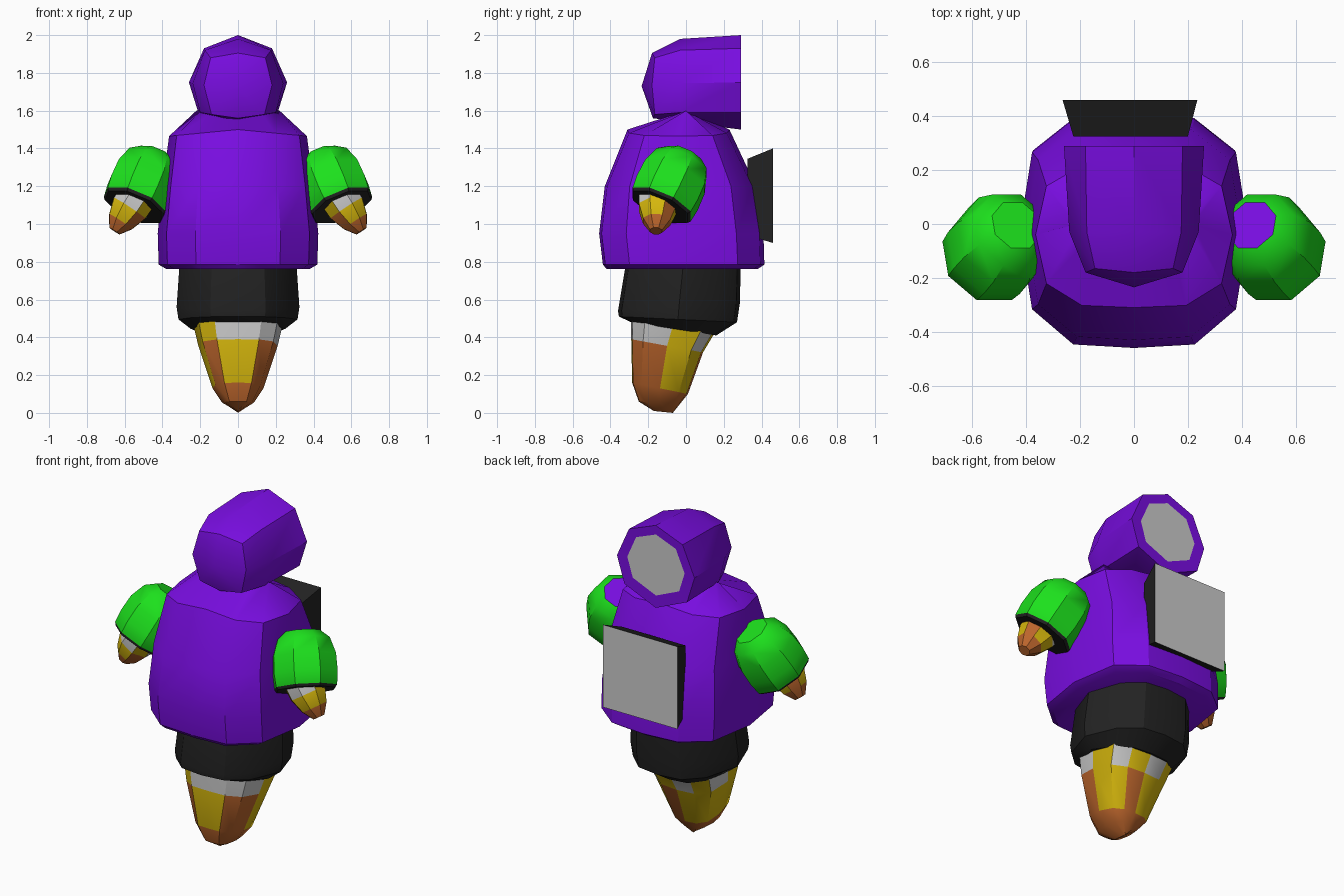
import bpy, bmesh
from math import cos, sin, pi, radians
from mathutils import Vector

if "Cube" in bpy.data.objects:
    bpy.data.objects.remove(bpy.data.objects["Cube"])

COLOURS = {
    'P': ("purple", (0.19, 0.004, 0.75, 1)),
    'G': ("green", (0.012, 0.75, 0.012, 1)),
    'K': ("black", (0.016, 0.016, 0.016, 1)),
    'W': ("white", (0.6, 0.6, 0.6, 1)),
    'Y': ("yellow", (0.68, 0.48, 0.004, 1)),
    'O': ("orange", (0.5, 0.13, 0.025, 1)),
}
MATS = {}
for key, (mat_name, rgba) in COLOURS.items():
    MATS[key] = bpy.data.materials.new(mat_name)
    MATS[key].diffuse_color = rgba


def loft(name, rings, rows="", start="", end=""):
    """Skin rings of points; rows gives one colour (or one per column) per band."""
    bm = bmesh.new()
    used = []

    def slot(c):
        if c not in used:
            used.append(c)
        return used.index(c)

    vs = [[bm.verts.new(p) for p in r] for r in rings]
    n = len(rings[0])
    for i in range(len(rings) - 1):
        for j in range(n):
            k = (j + 1) % n
            f = bm.faces.new((vs[i][j], vs[i][k], vs[i + 1][k], vs[i + 1][j]))
            f.material_index = slot(rows[i][j % len(rows[i])])
    for cap, ring in ((start, vs[0]), (end, vs[-1])):
        if cap:
            bm.faces.new(ring).material_index = slot(cap)
    bmesh.ops.remove_doubles(bm, verts=bm.verts, dist=0.0005)
    bmesh.ops.recalc_face_normals(bm, faces=bm.faces)
    me = bpy.data.meshes.new(name)
    bm.to_mesh(me)
    bm.free()
    for c in used:
        me.materials.append(MATS[c])
    ob = bpy.data.objects.new(name, me)
    bpy.context.collection.objects.link(ob)
    bpy.ops.object.select_all(action='DESELECT')
    ob.select_set(True)
    bpy.context.view_layer.objects.active = ob
    bpy.ops.object.shade_smooth_by_angle(angle=radians(32))
    return ob


def panel(name, points):
    me = bpy.data.meshes.new(name)
    me.from_pydata(points, [], [range(len(points))])
    ob = bpy.data.objects.new(name, me)
    bpy.context.collection.objects.link(ob)


BOXY = [(0, -1), (.53, -.97), (.89, -.67), (1, 0), (.89, .67), (.53, .95), (0, 1)]
ROUND = [(0, -1), (.45, -.94), (.78, -.64), (1, 0), (.78, .64), (.45, .94), (0, 1)]


def section(w, yf, yb, zf, zb=None, drop=0, shape=BOXY):
    """Cross-section, tilted from zf at the front to zb at the back."""
    zb = zf if zb is None else zb
    cy, ry = (yf + yb) / 2, (yb - yf) / 2
    full = shape + [(-x, y) for x, y in shape[5:0:-1]]
    return [(w * x, cy + ry * y, zf + (zb - zf) * (y + 1) / 2 - drop * abs(x))
            for x, y in full]


def tube(start, axis, steps, side, n=8):
    """Round rings along an axis; steps are (distance, radius)."""
    d = Vector(axis).normalized()
    u = d.cross(Vector((0, 1, 0))).normalized()
    v = d.cross(u)
    out = []
    for t, r in steps:
        ring = []
        for i in range(n):
            a = 2 * pi * (i + .5) / n
            p = Vector(start) + d * t + (u * cos(a) + v * sin(a)) * r
            ring.append((p.x * side, p.y, p.z))
        out.append(ring)
    return out


# Torso with ridged top
loft("torso", [section(.38, -.42, .38, .762), section(.42, -.44, .415, .785),
               section(.425, -.46, .41, .95), section(.40, -.43, .37, 1.2),
               section(.365, -.31, .23, 1.5, drop=.035),
               section(.22, 0, 0, 1.6)], "PPPPP", start='P')

# Waist band, tilted towards the back
loft("waist", [section(.31, -.32, .29, .78, shape=ROUND),
               section(.325, -.36, .285, .54, .58, shape=ROUND),
               section(.315, -.355, .27, .51, .48, shape=ROUND),
               section(.25, -.29, .16, .48, .41, shape=ROUND)],
     "KKK", end='K')

# Patchwork flame under the waist
loft("lower_flame", [section(.235, -.29, .15, .5, .42), section(.21, -.29, .09, .39, .32),
                     section(.135, -.285, .01, .16, .1), section(.085, -.25, -.03, .06, .05),
                     section(.0, -.17, -.07, .01, .0)],
     ["WWWYWYWYWYYW", "YOOYYOYYYYOY", "O", "O"], start='W')

# Head: octagonal hood running along y, open at the back
def head_ring(half):
    return half + [(-x, y, z) for x, y, z in half[-2:0:-1]]

back = [(0, 2.0), (.18, 1.93), (.26, 1.75), (.21, 1.59), (0, 1.5)]
rim = [(x * .74, .288, 1.755 + (z - 1.745) * .74) for x, z in back]
loft("head", [head_ring(rim),
              head_ring([(x, .29, z) for x, z in back]),
              head_ring([(0, -.03, 1.98), (.175, -.03, 1.92), (.24, -.03, 1.745),
                         (.2, -.03, 1.59), (0, -.03, 1.54)]),
              head_ring([(0, -.18, 1.905), (.145, -.165, 1.88), (.18, -.18, 1.735),
                         (.14, -.165, 1.58), (0, -.175, 1.56)]),
              [(0, -.235, 1.73)] * 8], "PPPP")
panel("head_back_panel", head_ring(rim))

# Back pack, flaring to a square grey panel
def square(x0, x1, y, z0, z1):
    return [(x0, y, z0), (x1, y, z0), (x1, y, z1), (x0, y, z1)]

outer = square(-.265, .235, .46, .9, 1.4)
loft("back_pack", [square(-.225, .2, .325, .94, 1.345), outer], "K", start='K')
panel("back_pack_panel", outer)

# Arms: green sleeve with black cuff, and a small flame hand
for side, label, top in ((1, "right", 'P'), (-1, "left", 'G')):
    loft(label + "_sleeve",
         tube((.55, -.135, 1.09), (-.35, .4, .84),
              [(0, .17), (.015, .182), (.09, .19), (.19, .186), (.28, .155), (.325, .1)],
              side),
         "KGGGG", start='K', end=top)
    loft(label + "_hand_flame",
         tube((.53, -.145, 1.15), (.55, -.06, -.83),
              [(0, .11), (.08, .108), (.165, .078), (.225, .035)], side),
         ["WWYWWYWY", "YYOYYYOY", "O"], start='W', end='O')

for m in bpy.data.materials:
    if m.users and not m.is_grease_pencil:
        m.use_nodes = True
        m.node_tree.nodes["Principled BSDF"].inputs["Base Color"].default_value = m.diffuse_color
